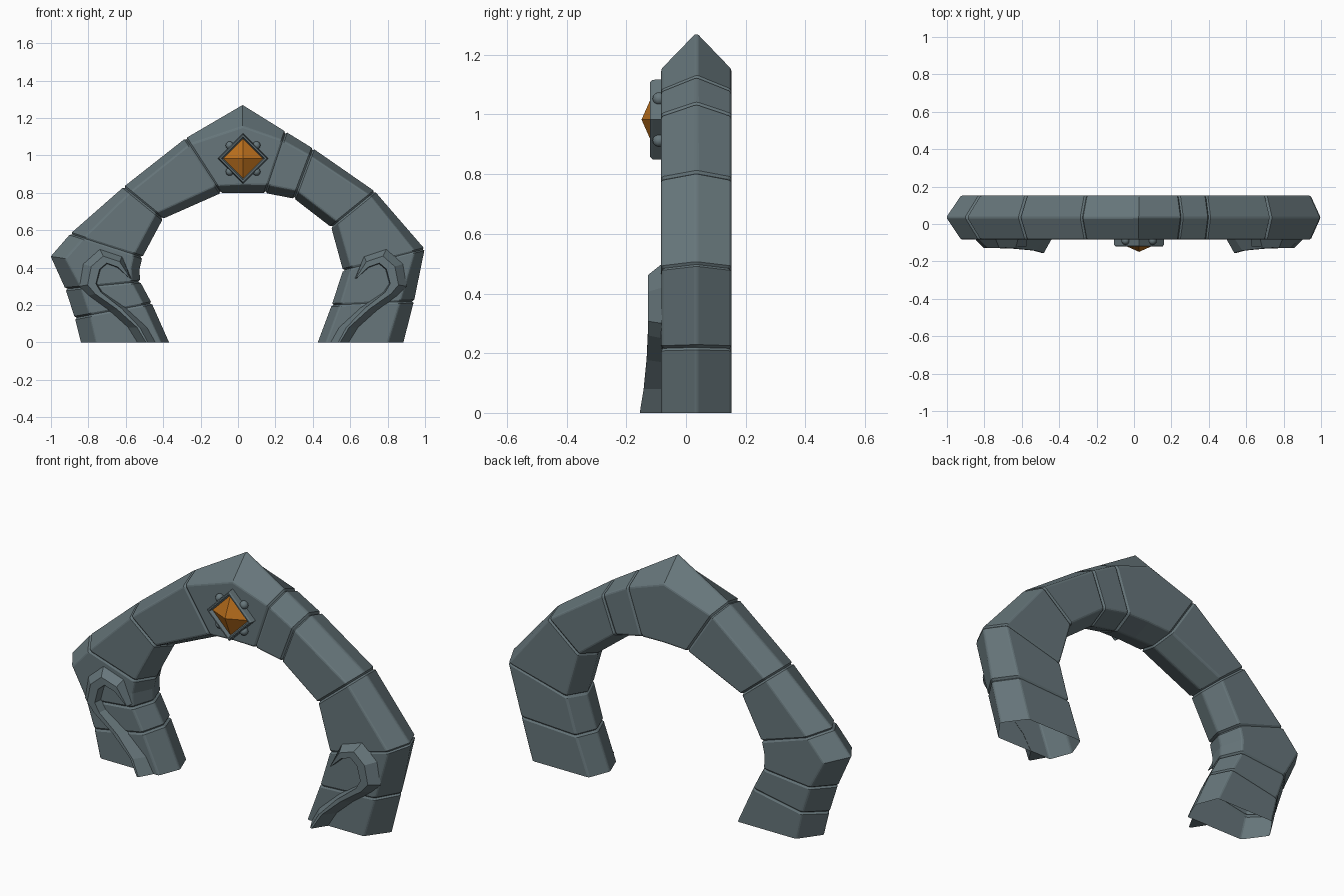
import bpy, bmesh, math
from mathutils import Vector

if "Cube" in bpy.data.objects:
    bpy.data.objects.remove(bpy.data.objects["Cube"])


def material(name, rgb):
    m = bpy.data.materials.new(name)
    m.diffuse_color = (*rgb, 1)
    m.use_nodes = True
    m.node_tree.nodes["Principled BSDF"].inputs["Base Color"].default_value = m.diffuse_color
    return m


STONE = material("grey_stone", (0.135, 0.182, 0.198))
AMBER = material("amber_gem", (0.48, 0.155, 0.012))
MID = 0.027                      # x of the arch axis
FRONT, BACK, RIDGE = -0.083, 0.152, 0.035


def finish(name, bm, mat, smooth=None):
    me = bpy.data.meshes.new(name)
    bm.to_mesh(me)
    bm.free()
    me.materials.append(mat)
    ob = bpy.data.objects.new(name, me)
    bpy.context.collection.objects.link(ob)
    if smooth:
        bpy.ops.object.select_all(action='DESELECT')
        ob.select_set(True)
        bpy.context.view_layer.objects.active = ob
        bpy.ops.object.shade_smooth_by_angle(angle=math.radians(smooth))
    return ob


def loft(name, rings, mat, caps=True, bevel=0.0, smooth=None):
    """Skin a list of closed rings; optionally round the lengthwise edges."""
    bm = bmesh.new()
    vs = [[bm.verts.new(p) for p in r] for r in rings]
    n = len(vs[0])
    for a, b in zip(vs, vs[1:]):
        for i in range(n):
            j = (i + 1) % n
            bm.faces.new((a[i], a[j], b[j], b[i]))
    if caps:
        bm.faces.new(vs[0])
        bm.faces.new(vs[-1])
    bmesh.ops.recalc_face_normals(bm, faces=bm.faces)
    if bevel:
        long_edges = [bm.edges.get((a[i], b[i])) for a, b in zip(vs, vs[1:]) for i in range(n)]
        bmesh.ops.bevel(bm, geom=long_edges, offset=bevel, segments=2, profile=0.5,
                        affect='EDGES', clamp_overlap=False)
    return finish(name, bm, mat, smooth)


def section(ox, oz, ix, iz, chamfer, _):
    """Six-sided stone section with a ridge on the outside and the inside."""
    o, i = Vector((ox, 0, oz)), Vector((ix, 0, iz))
    d = (i - o).normalized()
    a, b = o + d * chamfer, i - d * 0.045
    at = lambda p, y: Vector((p.x, y, p.z))
    return [at(o, RIDGE), at(a, FRONT), at(b, FRONT),
            at(i, RIDGE), at(b, BACK), at(a, BACK)]


# Arch, left to right: outer x,z / inner x,z / outer chamfer / 1 = joint groove
joints = [
    (-0.842, 0, -0.367, 0, 0.085, 0), (-0.875, 0.13, -0.46, 0.21, 0.085, 1),
    (-0.925, 0.285, -0.522, 0.325, 0.085, 1), (-1.004, 0.46, -0.525, 0.39, 0.08, 0),
    (-0.898, 0.582, -0.51, 0.455, 0.075, 1), (-0.612, 0.833, -0.40, 0.66, 0.045, 1),
    (-0.281, 1.093, -0.09, 0.797, 0.04, 1), (0.025, 1.272, 0.027, 0.797, 0.118, 0),
    (0.256, 1.128, 0.145, 0.797, 0.05, 1), (0.402, 1.038, 0.30, 0.767, 0.042, 1),
    (0.733, 0.808, 0.497, 0.615, 0.035, 1), (1.0, 0.50, 0.56, 0.385, 0.055, 1),
    (0.943, 0.22, 0.50, 0.20, 0.075, 1), (0.887, 0, 0.425, 0, 0.085, 0)]
secs = [section(*j) for j in joints]
rings = []
for k, (j, s) in enumerate(zip(joints, secs)):
    if not j[5]:
        rings.append(s)
        continue
    c = sum(s, Vector()) / 6
    toward = lambda t: [p + (q - p).normalized() * 0.009 for p, q in zip(s, t)]
    groove = [p + (c - p).normalized() * 0.010 for p in s]
    rings += [toward(secs[k - 1]), groove, toward(secs[k + 1])]
loft("stone_arch", rings, STONE, caps=False, bevel=0.008)

# Curled hooks: outer x,z / inner x,z / front depth / where the flat top ends
hook = [(-0.54, 0, -0.44, 0, -0.155, 0.58), (-0.59, 0.08, -0.485, 0.08, -0.142, 0.62),
        (-0.69, 0.17, -0.60, 0.185, -0.132, 0.75), (-0.80, 0.25, -0.725, 0.27, -0.128, 0.9),
        (-0.85, 0.30, -0.755, 0.315, -0.128, 0.95), (-0.83, 0.42, -0.735, 0.39, -0.128, 0.95),
        (-0.74, 0.50, -0.70, 0.42, -0.128, 0.95), (-0.62, 0.46, -0.645, 0.40, -0.125, 0.95),
        (-0.57, 0.34, -0.58, 0.342, -0.12, 0.95)]
for name, sx in (("left_hook", 1), ("right_hook", -1)):
    rings = []
    for ox, oz, ix, iz, y, t1 in hook:
        def at(t, yy):
            x = ox + (ix - ox) * t
            return (x if sx == 1 else 2 * MID - x, yy, oz + (iz - oz) * t)
        rings.append([at(0, -0.08), at(0.48, y), at(t1, y), at(1, -0.08)])
    loft(name, rings, STONE)


def diamond(r, y):
    c = Vector((MID, y, 0.983))
    return [c + Vector((r * x, 0, r * z)) for x, z in ((1, 0), (0, 1), (-1, 0), (0, -1))]


# Diamond setting: stepped rim around a recess
loft("gem_setting", [diamond(0.135, -0.078), diamond(0.133, -0.112), diamond(0.126, -0.120),
                     diamond(0.117, -0.120), diamond(0.106, -0.100)], STONE)

# Four-sided gem
bm = bmesh.new()
base = [bm.verts.new(p) for p in diamond(0.108, -0.101)]
tip = bm.verts.new((MID, -0.149, 0.983))
bm.faces.new(base)
for i in range(4):
    bm.faces.new((base[i], base[(i + 1) % 4], tip))
bmesh.ops.recalc_face_normals(bm, faces=bm.faces)
finish("gem", bm, AMBER)

# Studs at the middle of each rim side
for sx in (-1, 1):
    for sz in (-1, 1):
        bm = bmesh.new()
        bmesh.ops.create_uvsphere(bm, u_segments=10, v_segments=6, radius=0.022)
        bmesh.ops.translate(bm, verts=bm.verts,
                            vec=(MID + sx * 0.072, -0.09, 0.983 + sz * 0.07))
        finish("stud", bm, STONE, 60)
